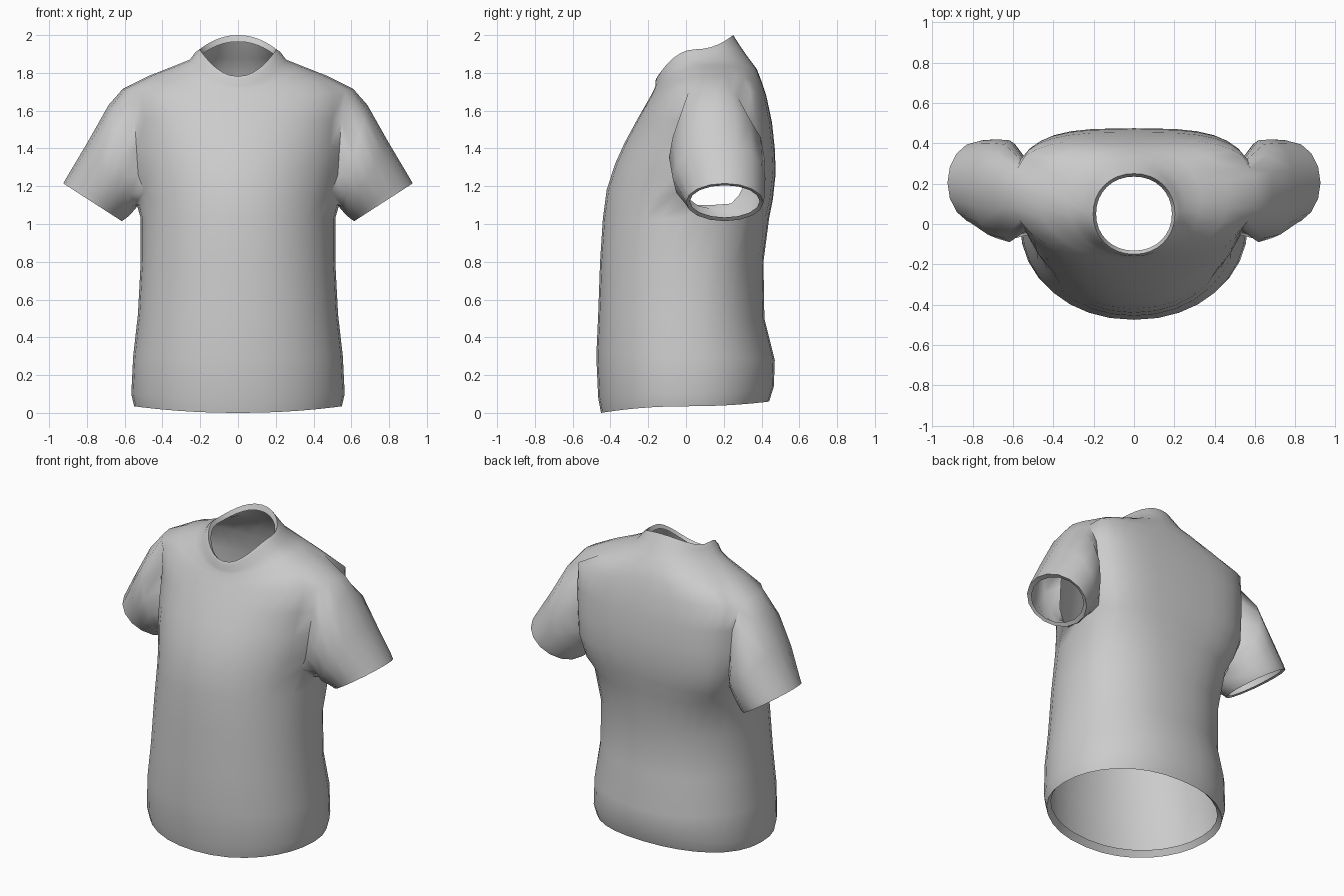
import bpy, bmesh
from math import sin, cos, pi, radians, hypot
from mathutils import Vector

if "Cube" in bpy.data.objects:
    bpy.data.objects.remove(bpy.data.objects["Cube"])

N = 32          # sides of the torso
HALF = N // 2

# Torso rings: half width, front y/z, side y/z, back y/z, back squareness
RINGS = [
    (.525, -.425, .04, .00, .07, .41, .09, 2.2),    # inner hem fold
    (.550, -.450, .00, .00, .035, .44, .06, 2.2),   # hem edge
    (.565, -.465, .08, .00, .10, .465, .14, 2.2),
    (.555, -.475, .30, .00, .30, .47, .28, 2.2),
    (.530, -.465, .52, .00, .52, .415, .50, 2.2),
    (.515, -.455, .80, .02, .80, .41, .80, 2.3),
    (.515, -.440, 1.03, .08, 1.03, .44, 1.03, 2.6),
    (.535, -.420, 1.18, .13, 1.10, .46, 1.13, 3.0),  # armhole bottom
    (.570, -.375, 1.32, .16, 1.25, .475, 1.27, 3.2),
    (.580, -.325, 1.43, .16, 1.40, .47, 1.40, 3.2),
    (.590, -.260, 1.55, .16, 1.55, .455, 1.54, 3.2),
    (.610, -.200, 1.655, .16, 1.715, .425, 1.68, 3.0),  # armhole top
    (.470, -.180, 1.69, .14, 1.785, .40, 1.755, 2.6),
    (.330, -.168, 1.715, .11, 1.84, .375, 1.82, 2.3),
    (.255, -.162, 1.73, .07, 1.87, .33, 1.88, 2.1),  # collar base
    (.225, -.160, 1.765, .06, 1.91, .285, 1.945, 2.1),
    (.203, -.150, 1.782, .05, 1.925, .25, 2.0, 2.1),  # collar rim
    (.188, -.132, 1.765, .05, 1.90, .235, 1.965, 2.1),
]
LOW, HIGH = 7, 11

# Sleeve rings: top x/z, bottom x/z, front y, back y
SLEEVE = [
    (.685, 1.63, .548, 1.075, -.09, .415),
    (.795, 1.435, .575, 1.045, -.07, .42),
    (.905, 1.25, .600, 1.025, -.01, .415),
    (.925, 1.215, .615, 1.015, .0, .41),
    (.895, 1.205, .635, 1.035, .02, .39),           # inner cuff fold
]


def torso_point(ring, k):
    hw, yf, zf, yc, zs, yb, zb, n = ring
    c, s = cos(2 * pi * k / N), sin(2 * pi * k / N)
    e = 2 / n if s > 0 else 2 / 2.1
    x = hw * (1 if c > 0 else -1) * abs(c) ** e
    t = abs(s) ** e
    y_end, z_end = (yb, zb) if s > 0 else (yf, zf)
    return Vector((x, yc + (y_end - yc) * t, zs + (z_end - zs) * s * s))


def bridge(bm, a, b, skip=()):
    for i in range(len(a)):
        if i not in skip:
            j = (i + 1) % len(a)
            bm.faces.new((a[i], a[j], b[j], b[i]))


bm = bmesh.new()

# Torso and collar, leaving the two armholes open
rows = [[bm.verts.new(torso_point(r, k)) for k in range(N)] for r in RINGS]
arm_columns = {k % N for k in (-2, -1, 0, 1, HALF - 2, HALF - 1, HALF, HALF + 1)}
for r in range(len(rows) - 1):
    bridge(bm, rows[r], rows[r + 1], arm_columns if LOW <= r < HIGH else ())

# Sleeves grown from the armhole edges
path = ([(LOW, k) for k in range(-2, 3)] + [(r, 2) for r in range(LOW + 1, HIGH + 1)]
        + [(HIGH, k) for k in range(1, -3, -1)] + [(r, -2) for r in range(HIGH - 1, LOW, -1)])
for side in (1, -1):
    loop = [rows[r][(k if side > 0 else HALF - k) % N] for r, k in path]
    # round off the armhole corners
    ys, zs = [v.co.y for v in loop], [v.co.z for v in loop]
    cy, cz = (min(ys) + max(ys)) / 2, (min(zs) + max(zs)) / 2
    hy, hz = (max(ys) - min(ys)) / 2, (max(zs) - min(zs)) / 2
    for v in loop:
        d = hypot((v.co.y - cy) / hy, (v.co.z - cz) / hz)
        if d > 1.12:
            v.co.y = cy + (v.co.y - cy) * 1.12 / d
            v.co.z = cz + (v.co.z - cz) * 1.12 / d
    for tx, tz, bx, bz, yf, yb in SLEEVE:
        ring = []
        for i in range(len(loop)):
            a = (i - 6) * 2 * pi / len(loop)
            u = (1 + sin(a)) / 2
            ring.append(bm.verts.new((side * (bx + (tx - bx) * u),
                                      (yf + yb) / 2 + (yb - yf) / 2 * cos(a),
                                      bz + (tz - bz) * u)))
        bridge(bm, loop, ring)
        loop = ring

bmesh.ops.recalc_face_normals(bm, faces=bm.faces[:])
mesh = bpy.data.meshes.new("shirt")
bm.to_mesh(mesh)
bm.free()
shirt = bpy.data.objects.new("shirt", mesh)
bpy.context.collection.objects.link(shirt)
bpy.context.view_layer.objects.active = shirt
shirt.select_set(True)
bpy.ops.object.shade_smooth_by_angle(angle=radians(60))
